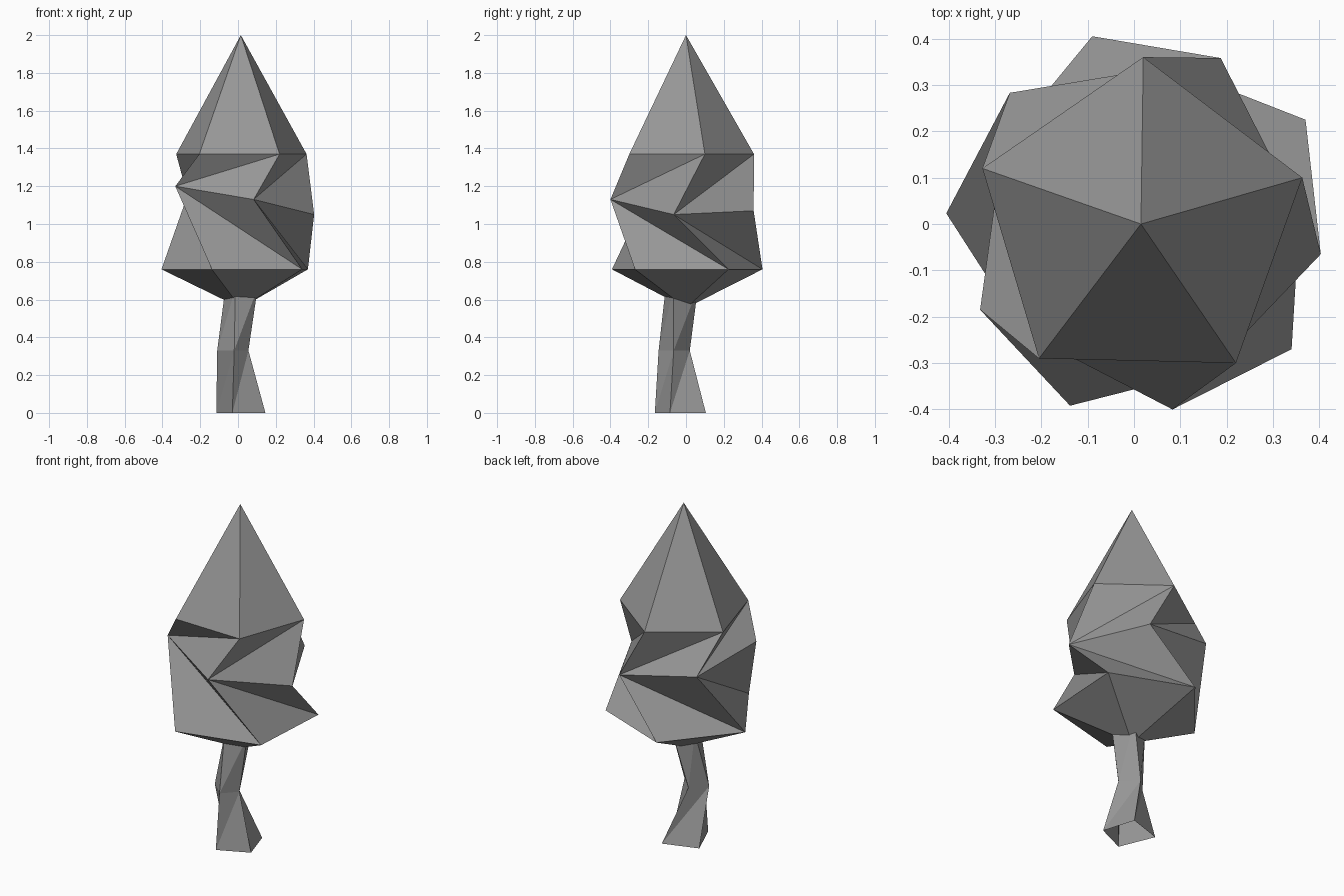
import bpy
import bmesh

cube = bpy.data.objects.get("Cube")
if cube:
    bpy.data.objects.remove(cube, do_unlink=True)

grey = bpy.data.materials.new("plain grey")
grey.use_nodes = True
colour = (0.31, 0.31, 0.31, 1)
grey.diffuse_color = colour
grey.node_tree.nodes["Principled BSDF"].inputs["Base Color"].default_value = colour


def loft(name, rings, folds, bottom=None, top=None):
    """Join rings of points with triangles; folds pick each band's diagonal."""
    bm = bmesh.new()
    loops = [[bm.verts.new(p) for p in ring] for ring in rings]
    count = len(loops[0])
    for low, high, rising in zip(loops, loops[1:], folds):
        for i in range(count):
            j = (i + 1) % count
            a, b, c, d = low[i], low[j], high[j], high[i]
            triangles = ((a, b, c), (a, c, d)) if rising else ((a, b, d), (b, c, d))
            for tri in triangles:
                bm.faces.new(tri)
    for tip, loop in ((bottom, loops[0]), (top, loops[-1])):
        if tip:
            point = bm.verts.new(tip)
            for i in range(count):
                bm.faces.new((loop[i], loop[(i + 1) % count], point))
    bmesh.ops.recalc_face_normals(bm, faces=bm.faces)
    mesh = bpy.data.meshes.new(name)
    bm.to_mesh(mesh)
    bm.free()
    mesh.materials.append(grey)
    obj = bpy.data.objects.new(name, mesh)
    bpy.context.collection.objects.link(obj)
    return obj


def level(z, points):
    return [(x, y, z) for x, y in points]


# Crown: three twisted five-sided rings between two points
skirt = level(0.76, [(0.37, 0.225), (-0.09, 0.405), (-0.405, 0.023),
                     (-0.138, -0.392), (0.34, -0.27)])
waist = [(0.403, -0.065, 1.05), (0.187, 0.358, 1.07), (-0.268, 0.283, 1.15),
         (-0.332, -0.185, 1.20), (0.083, -0.40, 1.13)]
shoulder = level(1.37, [(0.363, 0.10), (0.02, 0.36), (-0.327, 0.12),
                        (-0.205, -0.29), (0.22, -0.30)])
loft("crown", [skirt, waist, shoulder], [False, True],
     bottom=(0.015, 0, 0.555), top=(0.015, 0, 2))

# Trunk: bent four-sided tube, open underneath
foot = level(0, [(-0.03, -0.165), (0.145, -0.085), (0.085, 0.105), (-0.115, 0.04)])
bend = level(0.33, [(-0.02, -0.145), (0.055, -0.065), (-0.03, 0.02), (-0.11, -0.06)])
neck = level(0.66, [(-0.014, -0.108), (0.104, -0.065), (0.049, 0.063), (-0.067, 0.013)])
loft("trunk", [foot, bend, neck], [True, True])
